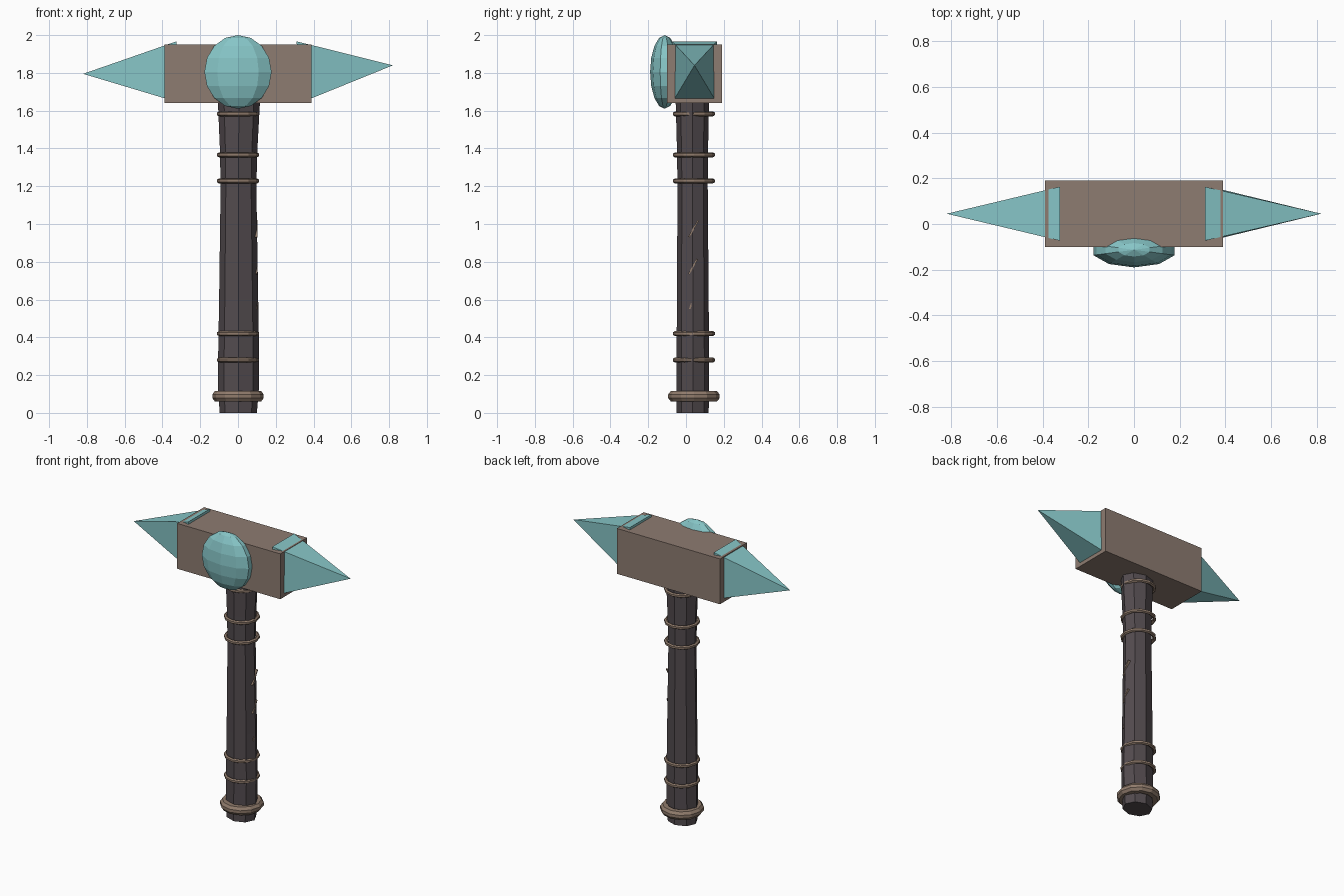
import bpy, bmesh, math
from mathutils import Vector

if "Cube" in bpy.data.objects:
    bpy.data.objects.remove(bpy.data.objects["Cube"])


def material(name, rgb):
    m = bpy.data.materials.new(name)
    m.diffuse_color = (*rgb, 1)
    m.use_nodes = True
    m.node_tree.nodes["Principled BSDF"].inputs["Base Color"].default_value = m.diffuse_color
    return m


BROWN = material("stone_brown", (0.27, 0.20, 0.165))
TEAL = material("crystal_teal", (0.24, 0.56, 0.57))
DARK = material("dark_wood", (0.085, 0.07, 0.077))
BAND = material("tan_band", (0.28, 0.20, 0.15))


def finish(name, bm, mat):
    bmesh.ops.recalc_face_normals(bm, faces=bm.faces)
    me = bpy.data.meshes.new(name)
    bm.to_mesh(me)
    bm.free()
    me.materials.append(mat)
    ob = bpy.data.objects.new(name, me)
    bpy.context.collection.objects.link(ob)
    return ob


def box(name, centre, size, mat):
    bm = bmesh.new()
    bmesh.ops.create_cube(bm, size=1)
    bmesh.ops.scale(bm, vec=size, verts=bm.verts)
    bmesh.ops.translate(bm, vec=centre, verts=bm.verts)
    return finish(name, bm, mat)


def loft(name, rings, mat, closed=False):
    """Skin a stack of equal-length point rings; cap it or join its ends."""
    bm = bmesh.new()
    rows = [[bm.verts.new(p) for p in r] for r in rings]
    n = len(rows[0])
    pairs = list(zip(rows, rows[1:]))
    if closed:
        pairs.append((rows[-1], rows[0]))
    else:
        bm.faces.new(rows[0])
        bm.faces.new(rows[-1])
    for a, b in pairs:
        for i in range(n):
            j = (i + 1) % n
            bm.faces.new((a[i], a[j], b[j], b[i]))
    return finish(name, bm, mat)


def oval(cx, cy, rx, ry, z, n):
    return [(cx + rx * math.cos(2 * math.pi * i / n),
             cy + ry * math.sin(2 * math.pi * i / n), z) for i in range(n)]


# Hammer head block
box("head_block", (0, 0.045, 1.795), (0.78, 0.29, 0.31), BROWN)


# Pyramid spikes, slightly tilted, set into the ends of the block
def spike(name, top, bottom, tip):
    bm = bmesh.new()
    base = [bm.verts.new((x, 0.045 + s * 0.118, z))
            for (x, z), s in ((top, -1), (top, 1), (bottom, 1), (bottom, -1))]
    apex = bm.verts.new((tip[0], 0.045, tip[1]))
    bm.faces.new(base)
    for i in range(4):
        bm.faces.new((base[i], base[(i + 1) % 4], apex))
    finish(name, bm, TEAL)


spike("right_spike", (0.31, 1.967), (0.334, 1.643), (0.82, 1.84))
spike("left_spike", (-0.325, 1.967), (-0.32, 1.645), (-0.82, 1.795))

# Faceted gem on the front of the head
bm = bmesh.new()
bmesh.ops.create_uvsphere(bm, u_segments=10, v_segments=8, radius=1)
v = max(bm.verts, key=lambda w: w.co.y)
turn = math.pi / 2 - math.atan2(v.co.y, v.co.x)
for w in bm.verts:
    x, y, z = w.co
    c, s = math.cos(turn), math.sin(turn)
    w.co = Vector(((x * c - y * s) * 0.187,
                   -0.113 + (x * s + y * c) * 0.077, 1.805 + z * 0.195))
finish("front_gem", bm, TEAL)

# Eight-sided handle: height, left, right, front, back
sections = [(0.0, -0.097, 0.10, -0.05, 0.12), (0.12, -0.105, 0.11, -0.05, 0.122),
            (0.30, -0.105, 0.112, -0.05, 0.122), (0.60, -0.10, 0.107, -0.048, 0.12),
            (1.20, -0.092, 0.097, -0.045, 0.115), (1.40, -0.096, 0.103, -0.048, 0.117),
            (1.66, -0.107, 0.117, -0.055, 0.122)]
loft("handle", [oval((l + r) / 2, (f + b) / 2, (r - l) / 2, (b - f) / 2, z, 8)
                for z, l, r, f, b in sections], DARK)


# Round bands and the thick collar near the foot
def band(name, z, radius, width, height, sides):
    prof = [(math.cos(math.pi * (k + 0.5) / 3), math.sin(math.pi * (k + 0.5) / 3))
            for k in range(6)]
    loft(name, [oval(0, 0.042, radius + width * a, radius + width * a, z + height * b, sides)
                for a, b in prof], BAND, closed=True)


for i, z in enumerate((0.28, 0.42, 1.228, 1.366, 1.583)):
    band(f"band_{i + 1}", z, 0.101, 0.012, 0.013, 12)
loft("foot_collar", [oval(0, 0.042, r, r, z, 12) for r, z in
                     ((0.09, 0.06), (0.122, 0.06), (0.136, 0.078), (0.136, 0.098),
                      (0.122, 0.116), (0.09, 0.116))], BAND, closed=True)

# Slivers of spiral cord showing on the right of the handle
for i, (y0, z0, y1, z1) in enumerate(((0.015, 0.93, 0.065, 1.02),
                                      (0.015, 0.735, 0.06, 0.815),
                                      (0.02, 0.55, 0.03, 0.58))):
    slope = math.atan2(z1 - z0, y1 - y0)
    ob = box(f"cord_{i + 1}", (0, 0, 0),
             (0.02, math.hypot(y1 - y0, z1 - z0), 0.008), BAND)
    ob.location = (0.094, (y0 + y1) / 2, (z0 + z1) / 2)
    ob.rotation_euler = (slope, 0, 0)
